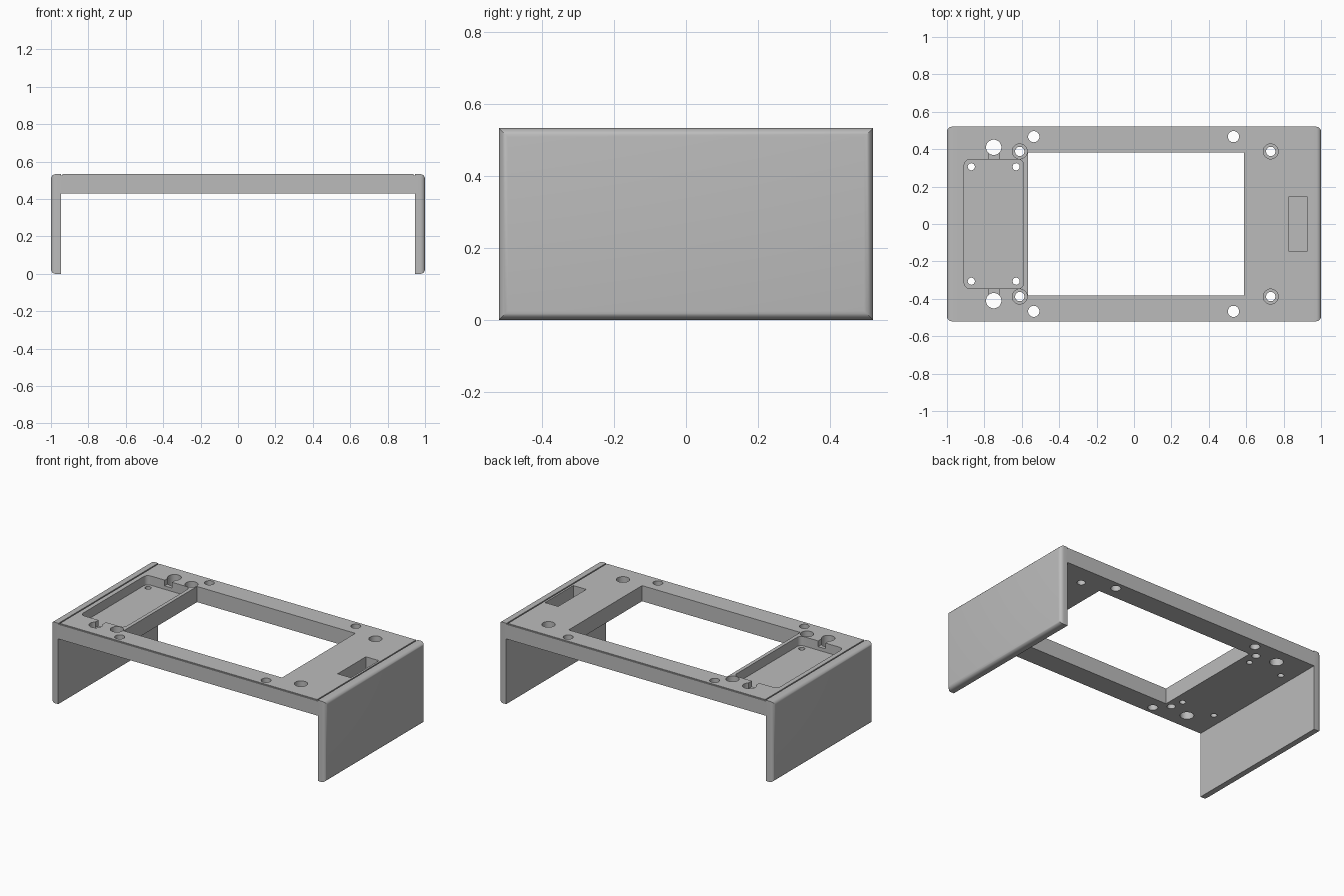
import bpy
import bmesh
from mathutils import Matrix

TOP, UNDER = 0.533, 0.43
HALF_Y = 0.52

if "Cube" in bpy.data.objects:
    bpy.data.objects.remove(bpy.data.objects["Cube"])

grey = bpy.data.materials.new("plain_grey")
grey.use_nodes = True
grey.diffuse_color = (0.5, 0.5, 0.5, 1)
grey.node_tree.nodes["Principled BSDF"].inputs["Base Color"].default_value = (0.5, 0.5, 0.5, 1)


def make_object(name, bm):
    mesh = bpy.data.meshes.new(name)
    bmesh.ops.recalc_face_normals(bm, faces=bm.faces)
    bm.to_mesh(mesh)
    bm.free()
    mesh.materials.append(grey)
    obj = bpy.data.objects.new(name, mesh)
    bpy.context.collection.objects.link(obj)
    return obj


def box(name, x, y, z, radius=0, segments=4, pick=None):
    """Box from (min, max) ranges, with the picked edges rounded."""
    bm = bmesh.new()
    bmesh.ops.create_cube(bm, size=1)
    for v in bm.verts:
        v.co = [r[0] if c < 0 else r[1] for c, r in zip(v.co, (x, y, z))]
    if radius:
        edges = [e for e in bm.edges if pick(*(v.co for v in e.verts))]
        bmesh.ops.bevel(bm, geom=edges, offset=radius, segments=segments,
                        profile=0.5, affect='EDGES')
    return make_object(name, bm)


def drill(x, y, radius, bottom=0.3):
    bm = bmesh.new()
    bmesh.ops.create_cone(bm, cap_ends=True, segments=32, radius1=radius, radius2=radius,
                          depth=1, matrix=Matrix.Translation((x, y, bottom + 0.5)))
    cut(make_object("hole_cutter", bm))


def cut(cutter):
    """Subtract the cutter from the frame and discard it."""
    cutter.hide_render = True
    mod = frame.modifiers.new("cut", 'BOOLEAN')
    mod.operation, mod.solver, mod.object = 'DIFFERENCE', 'EXACT', cutter
    bpy.context.view_layer.objects.active = frame
    bpy.ops.object.modifier_apply(modifier=mod.name)
    bpy.data.objects.remove(cutter)


def vertical(a, b):
    return abs(a.z - b.z) > 0.01


# Bridge-shaped frame: block with rounded rims on both end faces
frame = box("bridge_frame", (-1, 1), (-HALF_Y, HALF_Y), (0, TOP), 0.025, 5,
            lambda a, b: abs(a.x - b.x) < 0.01)

# Space between the two legs
cut(box("leg_space", (-0.947, 0.947), (-1, 1), (-1, UNDER)))

# Large central window
cut(box("window_cutter", (-0.566, 0.588), (-0.382, 0.382), (0.3, 1)))

# Shallow tray with rounded corners
cut(box("tray_cutter", (-0.908, -0.59), (-0.345, 0.345), (0.472, 1), 0.03, 5, vertical))

# Blind slot at the other end
cut(box("slot_cutter", (0.83, 0.925), (-0.147, 0.147), (0.455, 1)))

for side in (-1, 1):
    # Seam grooves beside the end panels
    cut(box("seam_cutter", sorted((side * 0.938, side * 0.946)), (-1, 1), (TOP - 0.007, 1)))
    # Narrow step along the front and back top edges
    cut(box("edge_step_cutter", (-0.942, 0.942),
            sorted((side * (HALF_Y - 0.005), side)), (TOP - 0.006, 1)))
    # Cable holes with channels into the tray
    cut(box("channel_cutter", (-0.776, -0.722), sorted((side * 0.33, side * 0.40)), (0.495, 1)))
    drill(-0.75, side * 0.41, 0.041)
    # Tray screw holes
    for x in (-0.87, -0.63):
        drill(x, side * 0.306, 0.019)
    # Plain and counterbored mounting holes
    for x in (-0.536, 0.532):
        drill(x, side * 0.467, 0.03)
    for x in (-0.611, 0.731):
        drill(x, side * 0.388, 0.04, 0.49)
        drill(x, side * 0.388, 0.025)

# Smooth rounded parts, keeping edges crisp
bpy.ops.object.select_all(action='DESELECT')
frame.select_set(True)
bpy.context.view_layer.objects.active = frame
bpy.ops.object.shade_smooth_by_angle(angle=0.5)
